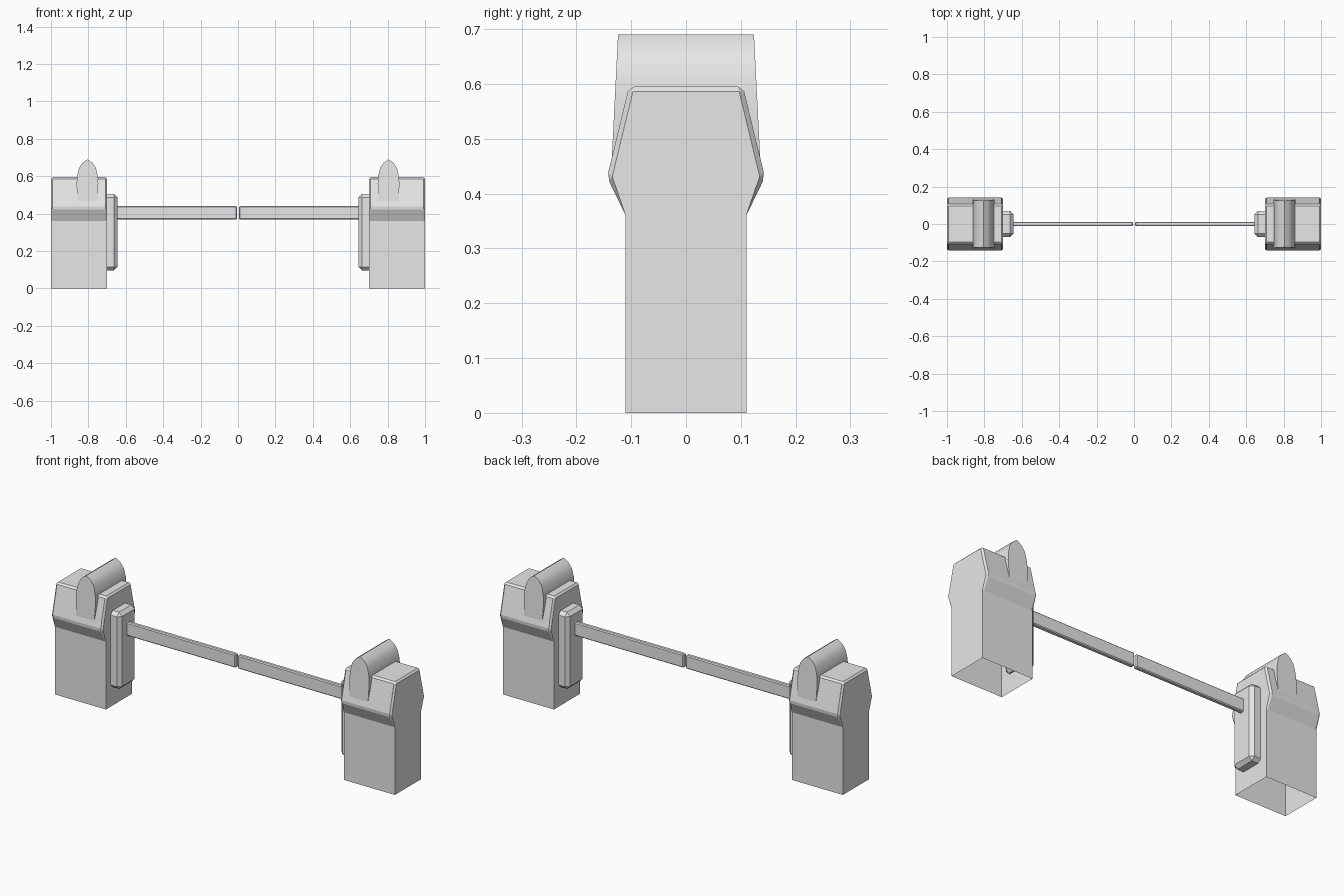
import bpy, bmesh, math

cube = bpy.data.objects.get("Cube")
if cube:
    bpy.data.objects.remove(cube, do_unlink=True)

grey = bpy.data.materials.new("light_grey")
grey.use_nodes = True
grey.diffuse_color = (0.8, 0.8, 0.8, 1)
grey.node_tree.nodes["Principled BSDF"].inputs["Base Color"].default_value = grey.diffuse_color


def finish(name, bm):
    bmesh.ops.recalc_face_normals(bm, faces=bm.faces)
    mesh = bpy.data.meshes.new(name)
    bm.to_mesh(mesh)
    bm.free()
    mesh.materials.append(grey)
    ob = bpy.data.objects.new(name, mesh)
    bpy.context.collection.objects.link(ob)
    return ob


def bevel(bm, edges, width):
    bmesh.ops.bevel(bm, geom=edges, offset=width, offset_type='OFFSET',
                    segments=1, profile=0.5, affect='EDGES')


def loft(ring_a, ring_b):
    """Closed prism between two matching rings; the first edge is left open."""
    bm = bmesh.new()
    a = [bm.verts.new(p) for p in ring_a]
    b = [bm.verts.new(p) for p in ring_b]
    bm.faces.new(a)
    bm.faces.new(b)
    for i in range(1, len(a)):
        j = (i + 1) % len(a)
        bm.faces.new((a[i], a[j], b[j], b[i]))
    bmesh.ops.recalc_face_normals(bm, faces=bm.faces)
    return bm


def box(name, x, y, z, width):
    bm = bmesh.new()
    bmesh.ops.create_cube(bm, size=1)
    for v in bm.verts:
        v.co = [r[0] + (c + 0.5) * (r[1] - r[0]) for c, r in zip(v.co, (x, y, z))]
    bevel(bm, bm.edges[:], width)
    return finish(name, bm)


# Half outlines, mirrored into full rings; the bottom edge comes first
cabinet_half = [(0.11, 0), (0.11, 0.36), (0.144, 0.43), (0.104, 0.595)]
hood_half = [(0.054, 0.45), (0.058, 0.56), (0.055, 0.60), (0.045, 0.645), (0.026, 0.672)]
cabinet_ring = [(-y, z) for y, z in cabinet_half[:1]] + cabinet_half \
    + [(-y, z) for y, z in cabinet_half[:0:-1]]
hood_ring = [(-hood_half[0][0], hood_half[0][1])] + hood_half + [(0, 0.69)] \
    + [(-x, z) for x, z in hood_half[:0:-1]]


def hood_depth(z):
    return 0.124 + (0.69 - z) * 0.05


for side, label in ((1, "left"), (-1, "right")):
    # Cabinet, open underneath, with chamfered upper edges
    bm = loft([(side * 0.70, y, z) for y, z in cabinet_ring],
              [(side * 1.00, y, z) for y, z in cabinet_ring])
    bevel(bm, [e for e in bm.edges if sum(v.co.z for v in e.verts) > 0.76], 0.009)
    finish(label + "_cabinet", bm)

    # Pointed hood running front to back over the cabinet
    bm = loft([(side * 0.805 + x, -hood_depth(z), z) for x, z in hood_ring],
              [(side * 0.805 + x, hood_depth(z), z) for x, z in hood_ring])
    hood = finish(label + "_hood", bm)
    bpy.ops.object.select_all(action='DESELECT')
    hood.select_set(True)
    bpy.context.view_layer.objects.active = hood
    bpy.ops.object.shade_smooth_by_angle(angle=math.radians(50))

    # Mounting plate and barrier arm
    box(label + "_mounting_plate", sorted((side * 0.645, side * 0.725)),
        (-0.07, 0.07), (0.097, 0.505), 0.018)
    box(label + "_barrier_arm", sorted((side * 0.006, side * 0.66)),
        (-0.012, 0.012), (0.368, 0.44), 0.005)
